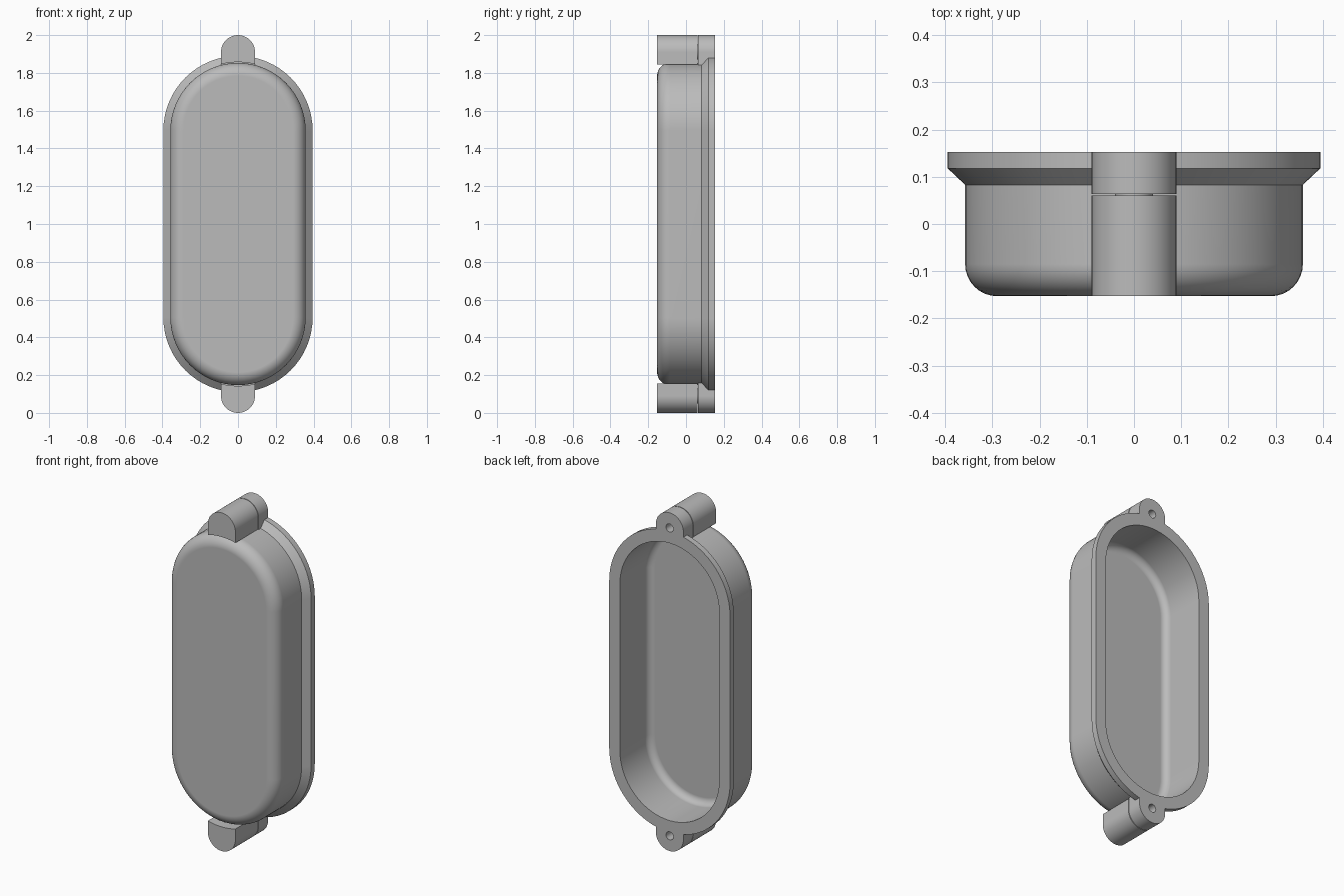
import bpy, bmesh
from math import pi, sin, cos, asin

# Remove the default cube
cube = bpy.data.objects.get("Cube")
if cube:
    bpy.data.objects.remove(cube, do_unlink=True)

GREY = (0.5, 0.5, 0.5, 1)
mat = bpy.data.materials.new("plain grey")
mat.use_nodes = True
mat.diffuse_color = GREY
mat.node_tree.nodes["Principled BSDF"].inputs["Base Color"].default_value = GREY

HALF = 0.495               # half length of the straight sides
FRONT, BACK = -0.153, 0.153
BODY_R, INNER_R = 0.358, 0.325
LUG_R, LUG_Z = 0.09, 0.91  # lug radius and distance from the middle


def finish(name, bm):
    bmesh.ops.recalc_face_normals(bm, faces=bm.faces)
    mesh = bpy.data.meshes.new(name)
    bm.to_mesh(mesh)
    bm.free()
    mesh.materials.append(mat)
    obj = bpy.data.objects.new(name, mesh)
    bpy.context.collection.objects.link(obj)
    return obj


def activate(obj):
    bpy.ops.object.select_all(action='DESELECT')
    obj.select_set(True)
    bpy.context.view_layer.objects.active = obj


def smooth(obj):
    activate(obj)
    bpy.ops.object.shade_smooth_by_angle(angle=pi / 6)
    weighted = obj.modifiers.new("even normals", 'WEIGHTED_NORMAL')
    weighted.keep_sharp = True


def boolean(obj, cutter, operation):
    mod = obj.modifiers.new(operation, 'BOOLEAN')
    mod.operation = operation
    mod.solver = 'EXACT'
    mod.object = cutter
    activate(obj)
    bpy.ops.object.modifier_apply(modifier=mod.name)
    bpy.data.objects.remove(cutter, do_unlink=True)


def stadium(r, steps=32):
    top = [(r * cos(pi * i / steps), 1 + HALF + r * sin(pi * i / steps)) for i in range(steps + 1)]
    return top + [(-x, 2 - z) for x, z in top]


def loft(name, rings):
    """Join closed outlines, given as (points, y), and cap both ends."""
    bm = bmesh.new()
    loops = [[bm.verts.new((x, y, z)) for x, z in pts] for pts, y in rings]
    for a, b in zip(loops, loops[1:]):
        n = len(a)
        for i in range(n):
            j = (i + 1) % n
            bm.faces.new((a[i], a[j], b[j], b[i]))
    bm.faces.new(loops[0])
    bm.faces.new(loops[-1])
    return finish(name, bm)


def fillet(r, y, size, steps=8):
    """Rounded corner from a flat floor at y up to a wall of radius r."""
    angles = [pi / 2 * i / steps for i in range(steps + 1)]
    return [(r - size + size * sin(a), y + size - size * cos(a)) for a in angles]


def lug_outline(side, inner_r, steps=24):
    """Round outer end, hollow inner end that follows the body."""
    pts = [(LUG_R * cos(pi * i / steps), LUG_Z + LUG_R * sin(pi * i / steps))
           for i in range(steps + 1)]
    spread = asin(LUG_R / inner_r)
    for i in range(13):
        a = spread * (i / 6 - 1)
        pts.append((inner_r * sin(a), HALF + inner_r * cos(a)))
    return [(x, 1 + side * z) for x, z in pts]


def disc(side, r, steps=24):
    return [(r * cos(2 * pi * i / steps), 1 + side * LUG_Z + r * sin(2 * pi * i / steps))
            for i in range(steps)]


def prism(name, outline, y0, y1):
    return loft(name, [(outline, y0), (outline, y1)])


# Hollow housing: rounded front, straight wall, flared rim, open back
profile = fillet(BODY_R, FRONT, 0.068)
profile += [(BODY_R, 0.083), (0.395, 0.118), (0.395, BACK), (INNER_R, BACK)]
profile += fillet(INNER_R, FRONT + 0.033, 0.04)[::-1]
housing = loft("housing", [(stadium(r), y) for r, y in profile])

for side, label in ((1, "top"), (-1, "bottom")):
    # Rim lug, joined to the housing, with a screw hole
    lug = prism("rim_lug", lug_outline(side, 0.34), 0.064, BACK)
    boolean(housing, lug, 'UNION')
    boolean(housing, prism("hole", disc(side, 0.024), 0.05, 0.2), 'DIFFERENCE')

    # Separate front block, with a blind hole in line with the rim lug
    block = prism(label + "_front_block", lug_outline(side, 0.362), FRONT, 0.06)
    boolean(block, prism("hole", disc(side, 0.024), -0.05, 0.1), 'DIFFERENCE')
    smooth(block)

    # Collar bridging the narrow gap
    collar = prism(label + "_collar", disc(side, 0.04), 0.055, 0.069)
    boolean(collar, prism("hole", disc(side, 0.024), 0, 0.1), 'DIFFERENCE')
    smooth(collar)

smooth(housing)
